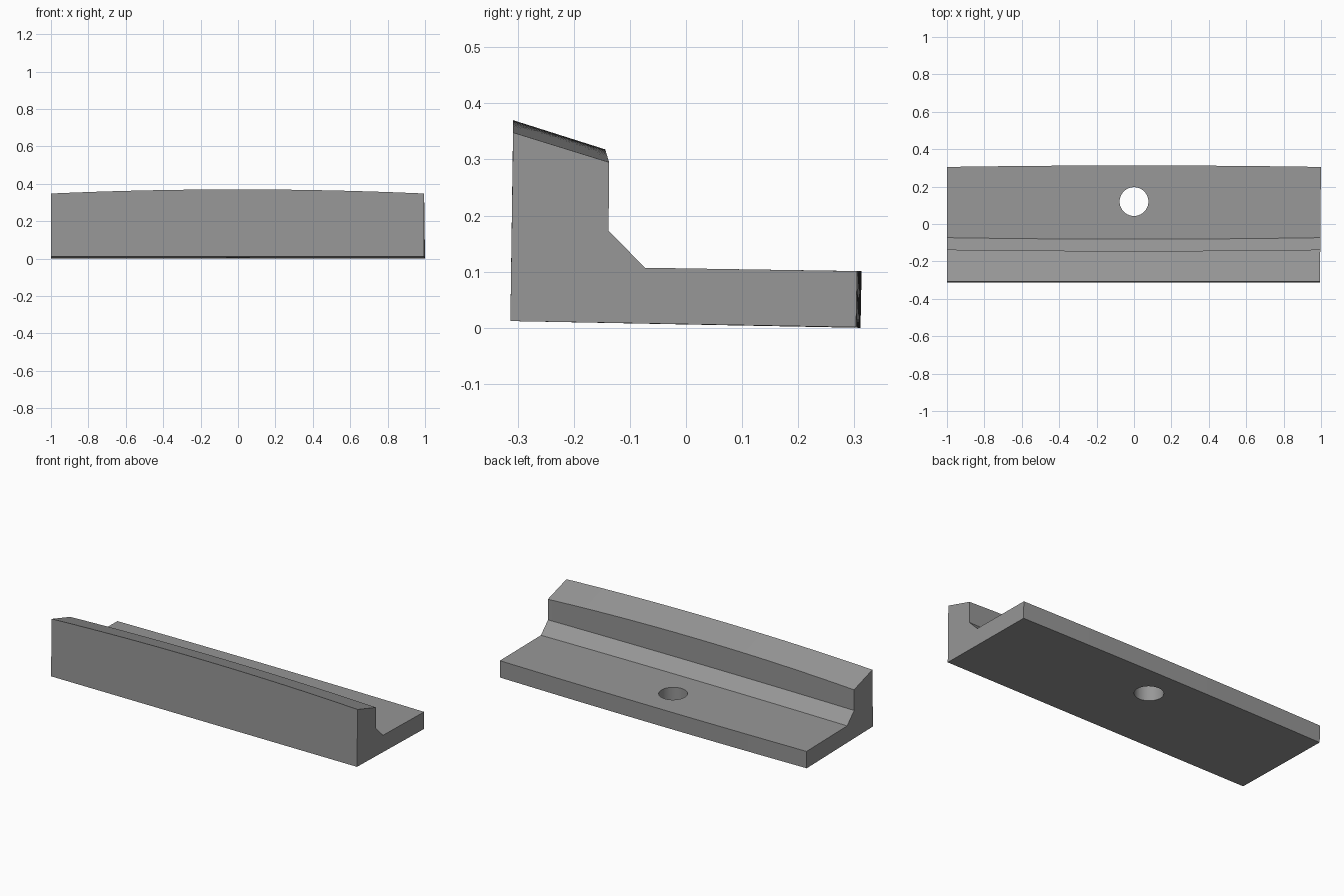
import bpy, bmesh, math

if "Cube" in bpy.data.objects:
    bpy.data.objects.remove(bpy.data.objects["Cube"])

grey = bpy.data.materials.new("matte grey")
grey.diffuse_color = (0.31, 0.31, 0.31, 1)
grey.use_nodes = True
grey.node_tree.nodes["Principled BSDF"].inputs["Base Color"].default_value = grey.diffuse_color

# Side profile at the ends (y, z), with the shift (dy, dz) reached at mid length
PROFILE = [
    (-0.313, 0.012, 0, 0),           # front bottom
    (-0.308, 0.348, 0, 0.022),       # front top, crowned
    (-0.137, 0.295, -0.007, 0.023),  # lip inner top
    (-0.138, 0.173, -0.008, 0),      # lip inner foot
    (-0.073, 0.107, -0.008, 0),      # sloped fillet foot
    (0.305, 0.101, 0.008, 0),        # back top
    (0.303, 0.001, 0.008, -0.001),   # back bottom
]
SEGMENTS = 24


def right_end(y):
    return 0.997 + 0.008 * y


# Bracket: the L profile swept along x with a gentle bow
bm = bmesh.new()
rings = []
for i in range(SEGMENTS + 1):
    t = i / SEGMENTS
    bow = 1 - (2 * t - 1) ** 2
    ring = []
    for y, z, dy, dz in PROFILE:
        x = -0.999 + t * (right_end(y) + 0.999)
        ring.append(bm.verts.new((x, y + dy * bow, z + dz * bow)))
    rings.append(ring)
n = len(PROFILE)
for a, b in zip(rings, rings[1:]):
    for j in range(n):
        k = (j + 1) % n
        bm.faces.new((a[j], a[k], b[k], b[j]))
bm.faces.new(rings[0])
bm.faces.new(rings[-1])
bmesh.ops.recalc_face_normals(bm, faces=bm.faces)
mesh = bpy.data.meshes.new("bracket")
bm.to_mesh(mesh)
bm.free()
mesh.materials.append(grey)
bracket = bpy.data.objects.new("bracket", mesh)
bpy.context.collection.objects.link(bracket)

# Screw hole through the flange
bpy.ops.mesh.primitive_cylinder_add(vertices=48, radius=0.077, depth=0.6, location=(0, 0.12, 0.05))
cutter = bpy.context.object
cutter.name = "hole_cutter"
cutter.hide_render = True
cutter.data.materials.append(grey)

bpy.ops.object.select_all(action='DESELECT')
bracket.select_set(True)
bpy.context.view_layer.objects.active = bracket
cut = bracket.modifiers.new("screw hole", 'BOOLEAN')
cut.operation = 'DIFFERENCE'
cut.solver = 'EXACT'
cut.object = cutter
bpy.ops.object.modifier_apply(modifier=cut.name)
bpy.data.objects.remove(cutter, do_unlink=True)
bpy.ops.object.shade_smooth_by_angle(angle=math.radians(30))
